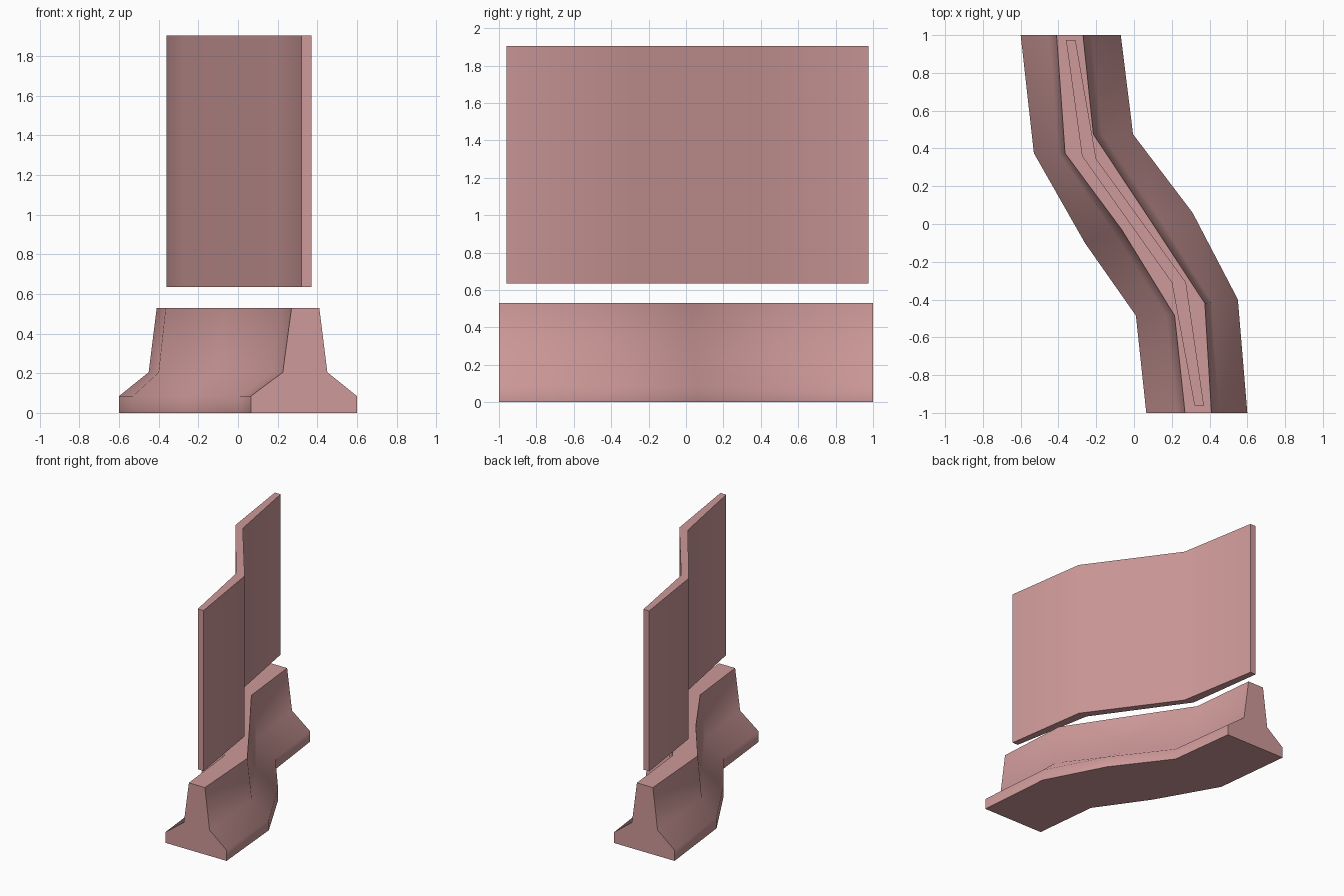
import bpy, bmesh, math

if "Cube" in bpy.data.objects:
    bpy.data.objects.remove(bpy.data.objects["Cube"])

pink = bpy.data.materials.new("pink")
pink.diffuse_color = (0.62, 0.32, 0.32, 1)
pink.use_nodes = True
pink.node_tree.nodes["Principled BSDF"].inputs["Base Color"].default_value = pink.diffuse_color


def loft(name, rings):
    """Skin closed rings of points along the path and cap both ends."""
    bm = bmesh.new()
    loops = [[bm.verts.new(p) for p in ring] for ring in rings]
    n = len(loops[0])
    for a, b in zip(loops, loops[1:]):
        for i in range(n):
            j = (i + 1) % n
            bm.faces.new((a[i], a[j], b[j], b[i]))
    bm.faces.new(loops[0])
    bm.faces.new(loops[-1])
    bmesh.ops.recalc_face_normals(bm, faces=bm.faces[:])
    mesh = bpy.data.meshes.new(name)
    bm.to_mesh(mesh)
    bm.free()
    mesh.materials.append(pink)
    ob = bpy.data.objects.new(name, mesh)
    bpy.context.collection.objects.link(ob)
    bpy.ops.object.select_all(action='DESELECT')
    ob.select_set(True)
    bpy.context.view_layer.objects.active = ob
    bpy.ops.object.shade_smooth_by_angle(angle=math.radians(60))


# Barrier base: plan stations as (left foot, left top, right top, right foot)
stations = [
    ((0.065, -1), (0.27, -1), (0.41, -1), (0.6, -1)),
    ((0.01, -0.485), (0.215, -0.485), (0.375, -0.42), (0.55, -0.40)),
    ((-0.26, -0.10), (-0.065, -0.03), (0.08, 0.03), (0.31, 0.06)),
    ((-0.53, 0.375), (-0.365, 0.375), (-0.215, 0.475), (-0.005, 0.475)),
    ((-0.6, 1), (-0.41, 1), (-0.27, 1), (-0.07, 1)),
]
# Side profile: (height, blend from foot to top)
profile = [(0, 0), (0.085, 0), (0.205, 0.785), (0.53, 1)]


def side(foot, top):
    return [(foot[0] + (top[0] - foot[0]) * t, foot[1] + (top[1] - foot[1]) * t, z)
            for z, t in profile]


loft("barrier_base", [side(lf, lt) + side(rf, rt)[::-1] for lf, lt, rt, rf in stations])

# Thin upright panel floating above the base
panel = [
    ((0.32, -0.96), (0.37, -0.96)),
    ((0.20, -0.31), (0.275, -0.31)),
    ((-0.275, 0.36), (-0.20, 0.345)),
    ((-0.36, 0.975), (-0.31, 0.975)),
]
LOW, HIGH = 0.635, 1.905
loft("upper_panel", [[(*l, LOW), (*l, HIGH), (*r, HIGH), (*r, LOW)] for l, r in panel])
